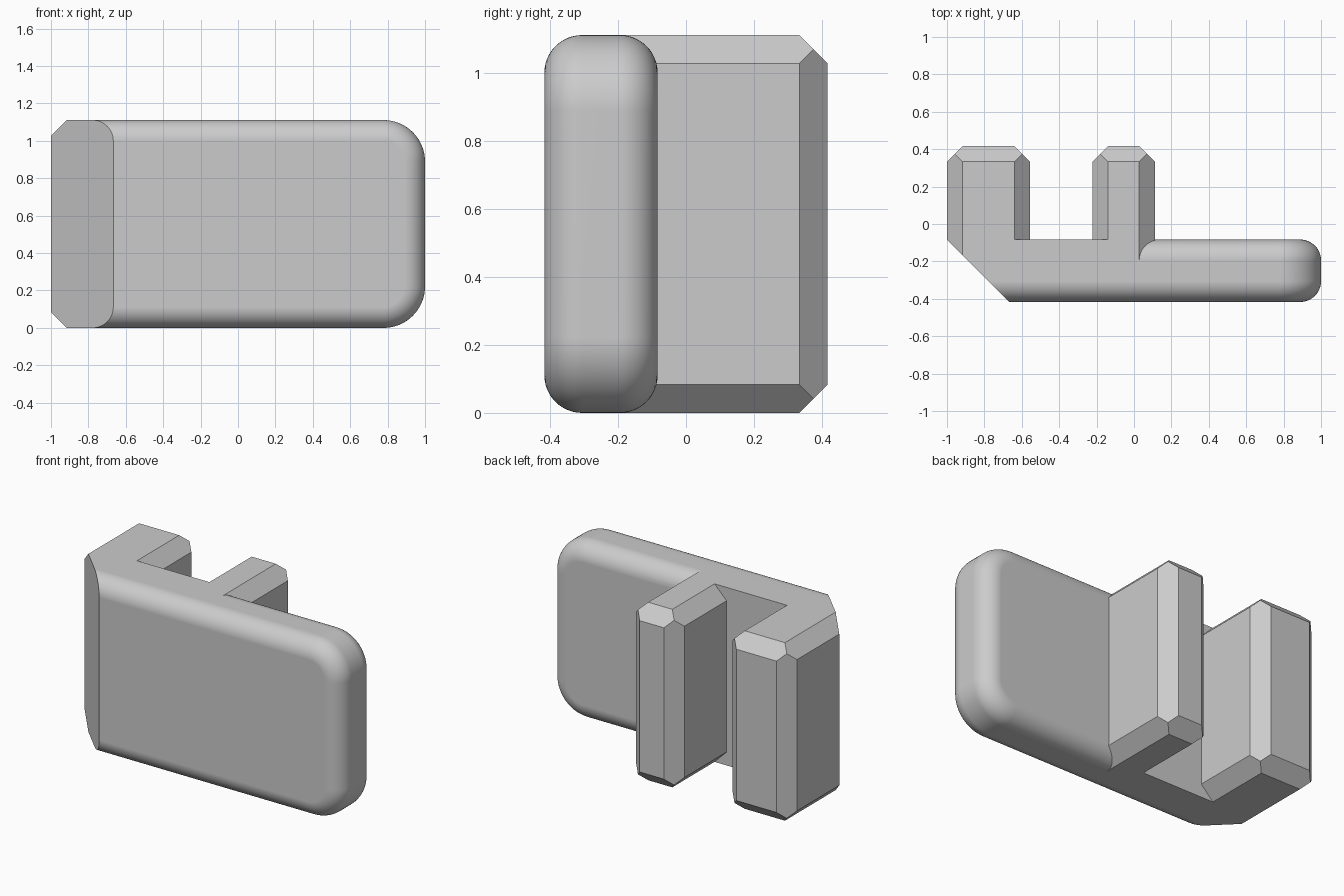
import bpy
import bmesh
from mathutils import Vector

cube = bpy.data.objects.get("Cube")
if cube:
    bpy.data.objects.remove(cube, do_unlink=True)

U = 1 / 9                       # design unit
HEIGHT = 10 * U
FRONT, PLATE_BACK, ARM_END = -3.75 * U, -0.75 * U, 3.75 * U
CORE = -2.25 * U                # depth at which hidden ends overlap
CHAMFER = 0.75 * U


def box(x0, x1, y0, y1):
    """Full-height block as a bmesh."""
    bm = bmesh.new()
    bmesh.ops.create_cube(bm, size=1)
    for v in bm.verts:
        v.co = (x1 if v.co.x > 0 else x0,
                y1 if v.co.y > 0 else y0,
                HEIGHT if v.co.z > 0 else 0)
    return bm


def slice_off(bm, point, normal):
    """Remove everything beyond a plane and close the cut."""
    geom = bm.verts[:] + bm.edges[:] + bm.faces[:]
    bmesh.ops.bisect_plane(bm, geom=geom, dist=1e-6, plane_co=point,
                           plane_no=normal, clear_outer=True)
    rim = [e for e in bm.edges if e.is_boundary]
    bmesh.ops.holes_fill(bm, edges=rim, sides=0)


def round_edges(bm, edges, radius, segments):
    bmesh.ops.bevel(bm, geom=edges, offset=radius, offset_type='OFFSET',
                    segments=segments, profile=0.5, affect='EDGES',
                    clamp_overlap=False)


def to_object(bm, name):
    bmesh.ops.recalc_face_normals(bm, faces=bm.faces[:])
    mesh = bpy.data.meshes.new(name)
    bm.to_mesh(mesh)
    bm.free()
    obj = bpy.data.objects.new(name, mesh)
    bpy.context.collection.objects.link(obj)
    return obj


def plate():
    """Slab with rounded corners and a rounded rim, square at the left end."""
    x0 = -0.9
    bm = box(x0, 1, FRONT, PLATE_BACK)
    corners = [e for e in bm.edges
               if all(v.co.x > 0.99 for v in e.verts)
               and abs(e.verts[0].co.y - e.verts[1].co.y) > 0.1]
    round_edges(bm, corners, 2 * U, 16)
    rim = [e for e in bm.edges
           if abs(e.verts[0].co.y - e.verts[1].co.y) < 1e-4
           and not all(v.co.x < x0 + 1e-4 for v in e.verts)]
    round_edges(bm, rim, U, 12)
    return to_object(bm, "clip_body")


def arm(x0, x1, name):
    """Block chamfered along its length and around its free end."""
    bm = box(x0, x1, CORE, ARM_END)
    normals = [(a, 0, b) for a in (-1, 1) for b in (-1, 1)]
    normals += [(s, 1, 0) for s in (-1, 1)] + [(0, 1, s) for s in (-1, 1)]
    for n in normals:
        corner = Vector((x1 if n[0] > 0 else x0, ARM_END,
                         HEIGHT if n[2] > 0 else 0))
        slice_off(bm, corner - Vector(n) * CHAMFER / 2, Vector(n).normalized())
    return to_object(bm, name)


# Plate, two arms and the square-edged bridge between them, fused together
body = plate()
parts = [arm(-1, -5 * U, "outer_arm"),
         arm(-2 * U, U, "inner_arm"),
         to_object(box(-0.8, 0, CORE, PLATE_BACK), "bridge")]
bpy.context.view_layer.objects.active = body
for part in parts:
    mod = body.modifiers.new("fuse", 'BOOLEAN')
    mod.operation = 'UNION'
    mod.solver = 'EXACT'
    mod.object = part
    bpy.ops.object.modifier_apply(modifier=mod.name)
    bpy.data.objects.remove(part, do_unlink=True)

# Diagonal cut across the front corner of the outer arm
bm = bmesh.new()
bm.from_mesh(body.data)
bmesh.ops.remove_doubles(bm, verts=bm.verts[:], dist=1e-5)
slice_off(bm, Vector((-1, PLATE_BACK, 0)), Vector((-1, -1, 0)).normalized())
bmesh.ops.recalc_face_normals(bm, faces=bm.faces[:])
bm.to_mesh(body.data)
bm.free()

# Plain grey finish
grey = bpy.data.materials.new("light_grey")
grey.use_nodes = True
colour = (0.6, 0.6, 0.6, 1)
grey.diffuse_color = colour
grey.node_tree.nodes["Principled BSDF"].inputs["Base Color"].default_value = colour
body.data.materials.clear()
body.data.materials.append(grey)
for face in body.data.polygons:
    face.material_index = 0

# Smooth rounded edges, crisp chamfers
bpy.ops.object.select_all(action='DESELECT')
body.select_set(True)
bpy.context.view_layer.objects.active = body
bpy.ops.object.shade_smooth_by_angle(angle=0.5)
weighted = body.modifiers.new("flat_face_normals", 'WEIGHTED_NORMAL')
weighted.keep_sharp = True
